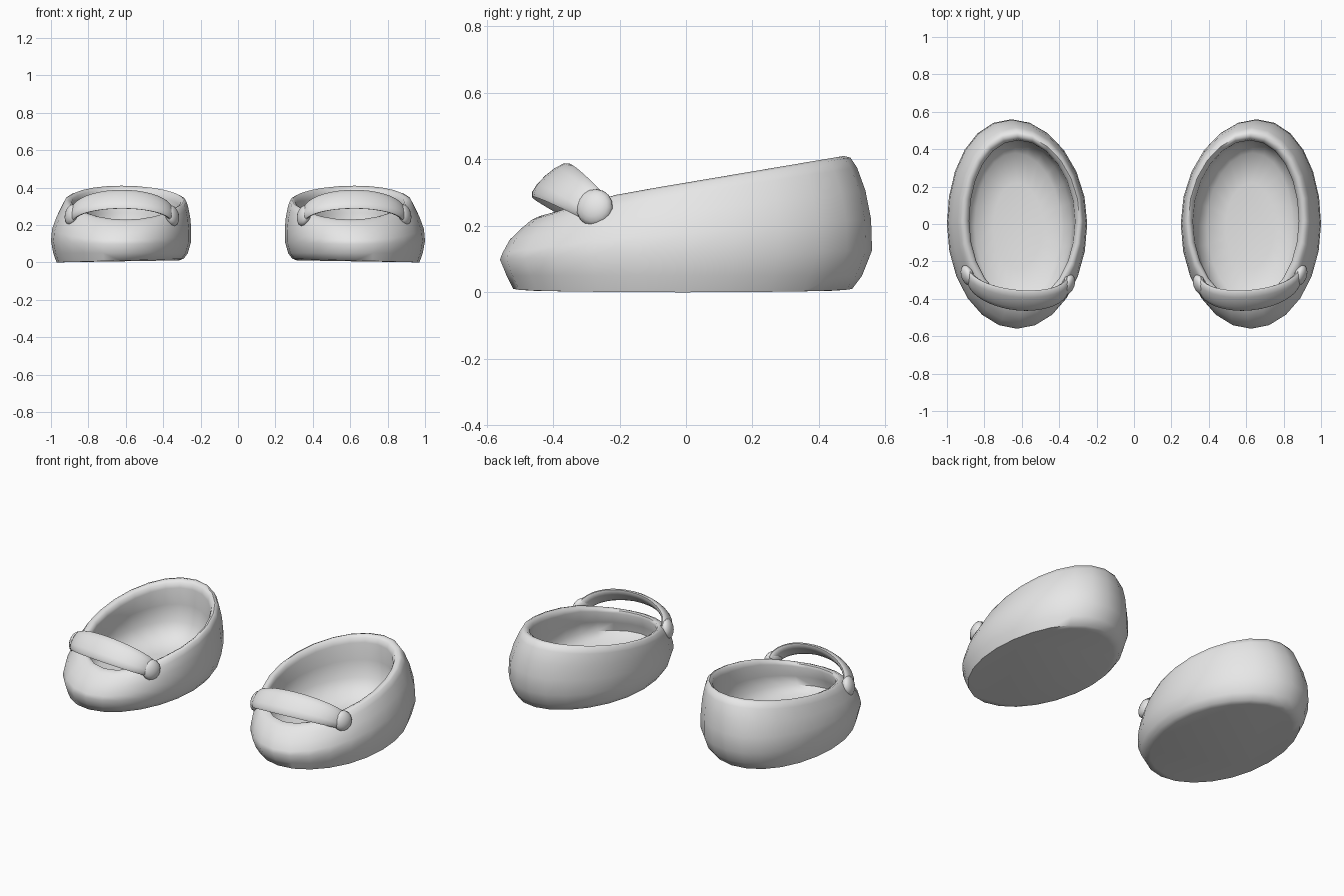
import bpy, bmesh
from math import sin, cos, pi
from mathutils import Vector

if "Cube" in bpy.data.objects:
    bpy.data.objects.remove(bpy.data.objects["Cube"])

SIDES = 24
grey = bpy.data.materials.new("plain_grey")
grey.diffuse_color = (0.8, 0.8, 0.8, 1)
grey.use_nodes = True
grey.node_tree.nodes["Principled BSDF"].inputs["Base Color"].default_value = grey.diffuse_color


def finish(bm, name, angle):
    """Turn a bmesh into a smooth object, mirrored into the second shoe."""
    bmesh.ops.recalc_face_normals(bm, faces=bm.faces)
    mesh = bpy.data.meshes.new(name)
    bm.to_mesh(mesh)
    bm.free()
    mesh.materials.append(grey)
    ob = bpy.data.objects.new(name, mesh)
    bpy.context.collection.objects.link(ob)
    bpy.ops.object.select_all(action='DESELECT')
    ob.select_set(True)
    bpy.context.view_layer.objects.active = ob
    bpy.ops.object.shade_smooth_by_angle(angle=angle)
    mod = ob.modifiers.new("pair", 'MIRROR')
    mod.use_mirror_merge = False
    return ob


def bridge(bm, rings):
    for a, b in zip(rings, rings[1:]):
        n = len(a)
        for i in range(n):
            j = (i + 1) % n
            bm.faces.new((a[i], a[j], b[j], b[i]))


def rim_height(y):
    """The opening slopes up to the heel and dips at the toe."""
    return 0.33 + 0.169 * y - 0.11 * max(0, -0.2 - y)


# Shoe body: oval rings from the sole, up the outside, over the rim, down inside
# (centre x, front y, back y, half width, height as a share of the rim, offset)
RINGS = [
    (0.625, -0.48, 0.46, 0.31, 0.0, 0.006),
    (0.630, -0.52, 0.50, 0.34, 0.0, 0.010),
    (0.628, -0.54, 0.53, 0.36, 0.0, 0.050),
    (0.625, -0.56, 0.56, 0.375, 0.12, 0.075),
    (0.622, -0.552, 0.557, 0.372, 0.45, 0.03),
    (0.613, -0.53, 0.54, 0.357, 0.68, 0.02),
    (0.605, -0.495, 0.515, 0.338, 0.90, 0.0),
    (0.602, -0.465, 0.495, 0.326, 0.98, 0.0),
    (0.600, -0.44, 0.475, 0.310, 1.0, 0.0),
    (0.598, -0.42, 0.455, 0.292, 0.97, 0.0),
    (0.598, -0.415, 0.448, 0.283, 0.90, 0.0),
    (0.605, -0.44, 0.45, 0.285, 0.65, 0.0),
    (0.615, -0.45, 0.44, 0.28, 0.35, 0.02),
    (0.62, -0.40, 0.38, 0.23, 0.0, 0.075),
    (0.62, -0.24, 0.22, 0.13, 0.0, 0.055),
]
bm = bmesh.new()
rings = []
for k, (cx, y0, y1, rx, share, off) in enumerate(RINGS):
    ring = []
    for i in range(SIDES):
        t = 2 * pi * i / SIDES
        y = (y0 + y1) / 2 + (y1 - y0) / 2 * sin(t)
        x = cx + rx * cos(t) + 0.1 * max(y, 0) ** 2
        z = share * rim_height(y) + off
        if k < 2:
            z -= 0.01 * cos(t) if k else 0.005 * cos(t)
        ring.append(bm.verts.new((x, y, max(z, 0))))
    rings.append(ring)
bridge(bm, rings)
bm.faces.new(rings[0])
bm.faces.new(rings[-1])
finish(bm, "shoe_body", 1.0)

# Strap: rounded flat band arching over the toe opening
inner, outer = Vector((0.358, -0.315, 0.25)), Vector((0.882, -0.27, 0.25))
lift = Vector((0, -0.115, 0.088))
across = Vector((0, 0.74, 0.67)).normalized()
bm = bmesh.new()
rings = []
for i in range(21):
    t = pi * i / 20
    p = inner.lerp(outer, (1 - cos(t)) / 2) + lift * sin(t)
    tangent = (outer - inner) * sin(t) / 2 + lift * cos(t)
    normal = tangent.cross(across).normalized()
    half = 0.048 + 0.026 * sin(t)
    ring = []
    for j in range(12):
        a = 2 * pi * j / 12
        ring.append(bm.verts.new(p + across * half * cos(a) + normal * 0.02 * sin(a)))
    rings.append(ring)
bridge(bm, rings)
bm.faces.new(rings[0])
bm.faces.new(rings[-1])
finish(bm, "strap", 1.0)

# Buttons: flattened domes where the strap meets the shoe
for name, place, axis in (
        ("inner_button", (0.352, -0.325, 0.25), (-1, -0.4, 0.25)),
        ("outer_button", (0.890, -0.275, 0.255), (1, -0.35, 0.25))):
    bm = bmesh.new()
    bmesh.ops.create_uvsphere(bm, u_segments=16, v_segments=10, radius=1)
    turn = Vector((0, 0, 1)).rotation_difference(Vector(axis))
    for v in bm.verts:
        v.co = Vector(place) + turn @ Vector((v.co.x * 0.057, v.co.y * 0.057, v.co.z * 0.032))
    finish(bm, name, 1.0)
